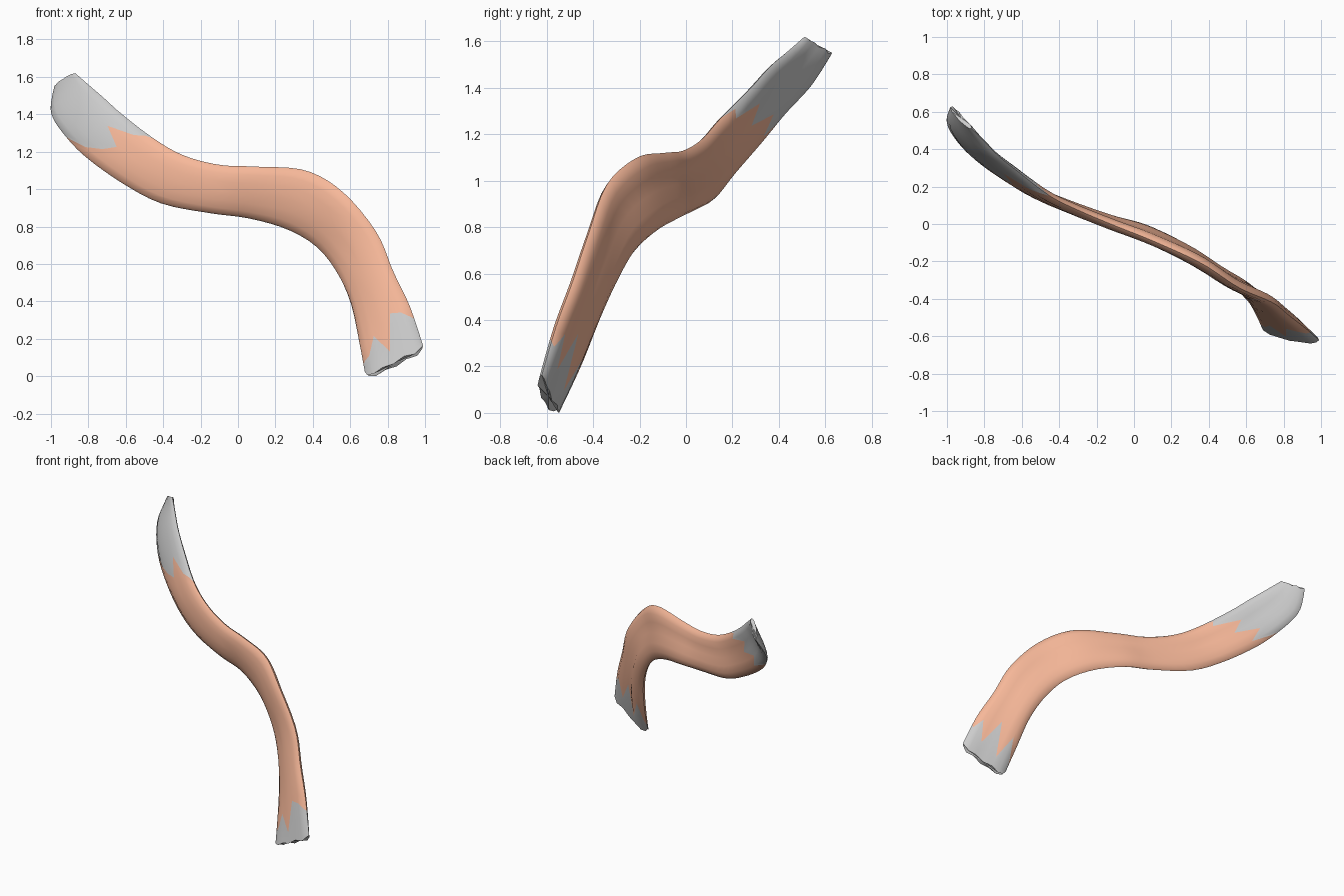
import bpy, math
from mathutils import Vector

if "Cube" in bpy.data.objects:
    bpy.data.objects.remove(bpy.data.objects["Cube"])

# Stations along the band: lower edge xyz, upper edge xyz, half thickness
STATIONS = [
    (-.98, .63, 1.55, -.87, .51, 1.62, .018),
    (-1.0, .54, 1.41, -.79, .43, 1.55, .025),
    (-.92, .42, 1.28, -.72, .36, 1.49, .03),
    (-.80, .32, 1.16, -.62, .28, 1.40, .035),
    (-.60, .20, 1.02, -.45, .15, 1.27, .037),
    (-.40, .12, .92, -.29, .07, 1.18, .037),
    (-.14, .03, .87, -.10, -.01, 1.13, .04),
    (.05, -.02, .845, .10, -.09, 1.12, .042),
    (.25, -.12, .79, .36, -.21, 1.10, .045),
    (.41, -.22, .70, .56, -.34, .985, .042),
    (.52, -.30, .57, .74, -.42, .77, .042),
    (.60, -.38, .40, .83, -.49, .56, .045),
    (.645, -.46, .20, .92, -.56, .37, .043),
    (.685, -.56, -.015, 1.0, -.63, .13, .032),
]
N = 16
# Fullness of each column: rounded front, creased back
FULL = [1] * 9 + [.9, .95, .6, .6, .85, .95, .9]


def station(t):
    """Catmull-Rom blend of the station rows."""
    last = len(STATIONS) - 1
    i = min(int(t), last - 1)
    f = t - i
    a, b, c, d = (STATIONS[max(0, min(last, j))] for j in range(i - 1, i + 3))
    v = [.5 * (2*q + (r-p)*f + (2*p-5*q+4*r-s)*f*f + (3*q-p-3*r+s)*f**3)
         for p, q, r, s in zip(a, b, c, d)]
    return Vector(v[:3]), Vector(v[3:6]), v[6]


def point(t, k):
    """Surface point at station t on column k (0 lower edge, 8 upper edge)."""
    low, up, thick = station(t)
    t0, t1 = max(0, t - .1), min(len(STATIONS) - 1, t + .1)
    along = sum(station(t1)[:2], Vector()) - sum(station(t0)[:2], Vector())
    normal = along.cross(up - low).normalized()
    a = 2 * math.pi * k / N
    return (low + up) / 2 - (up - low) / 2 * math.cos(a) + normal * thick * math.sin(a) * FULL[k]


def band(name, start, end, rows, cap=None):
    """Tube between two per-column limits, optionally closed at one end."""
    verts = [point(start[k] + (end[k] - start[k]) * i / rows, k)
             for i in range(rows + 1) for k in range(N)]
    faces = [(i*N + k, (i+1)*N + k, (i+1)*N + (k+1) % N, i*N + (k+1) % N)
             for i in range(rows) for k in range(N)]
    if cap is not None:
        base = cap * rows * N
        ring = list(range(base, base + N))
        c = len(verts)
        verts.append(sum((verts[j] for j in ring), Vector()) / N)
        for k in range(N):
            p, q = ring[k], ring[(k+1) % N]
            faces.append((c, p, q) if cap == 0 else (c, q, p))
    mesh = bpy.data.meshes.new(name)
    mesh.from_pydata(verts, [], faces)
    obj = bpy.data.objects.new(name, mesh)
    bpy.context.collection.objects.link(obj)
    bpy.context.view_layer.objects.active = obj
    obj.select_set(True)
    bpy.ops.object.shade_smooth_by_angle(angle=math.radians(40))
    obj.select_set(False)
    return obj


# Ragged ends and zigzag joints, one value per column
top_end = [.1, 0, .08, 0, .05, 0, 0, .03, 0, 0, .05, 0, .1, 0, .12, 0]
top_joint = [2, 2.2, 2.8, 3.2, 3.45, 2.95, 3.6, 3.8, 4,
             3.6, 3.7, 2.9, 3.3, 2.5, 3.0, 2.3]
low_joint = [12.6, 12.55, 12.5, 12.2, 12.65, 11.95, 12.05, 12.2, 12.25,
             12.3, 12.0, 12.5, 11.7, 12.6, 11.9, 12.4]
low_end = [12.75, 12.9, 13, 12.94, 13, 12.9, 12.97, 12.85, 12.8,
           12.85, 12.95, 12.9, 13, 12.92, 13, 12.9]

band("upper_tendon", top_end, top_joint, 10, cap=0)
belly = band("muscle_belly", top_joint, low_joint, 36)
band("lower_tendon", low_joint, low_end, 5, cap=1)

# Orange muscle colour
mat = bpy.data.materials.new("muscle_orange")
mat.diffuse_color = (.93, .48, .32, 1)
mat.use_nodes = True
mat.node_tree.nodes["Principled BSDF"].inputs["Base Color"].default_value = mat.diffuse_color
belly.data.materials.append(mat)
